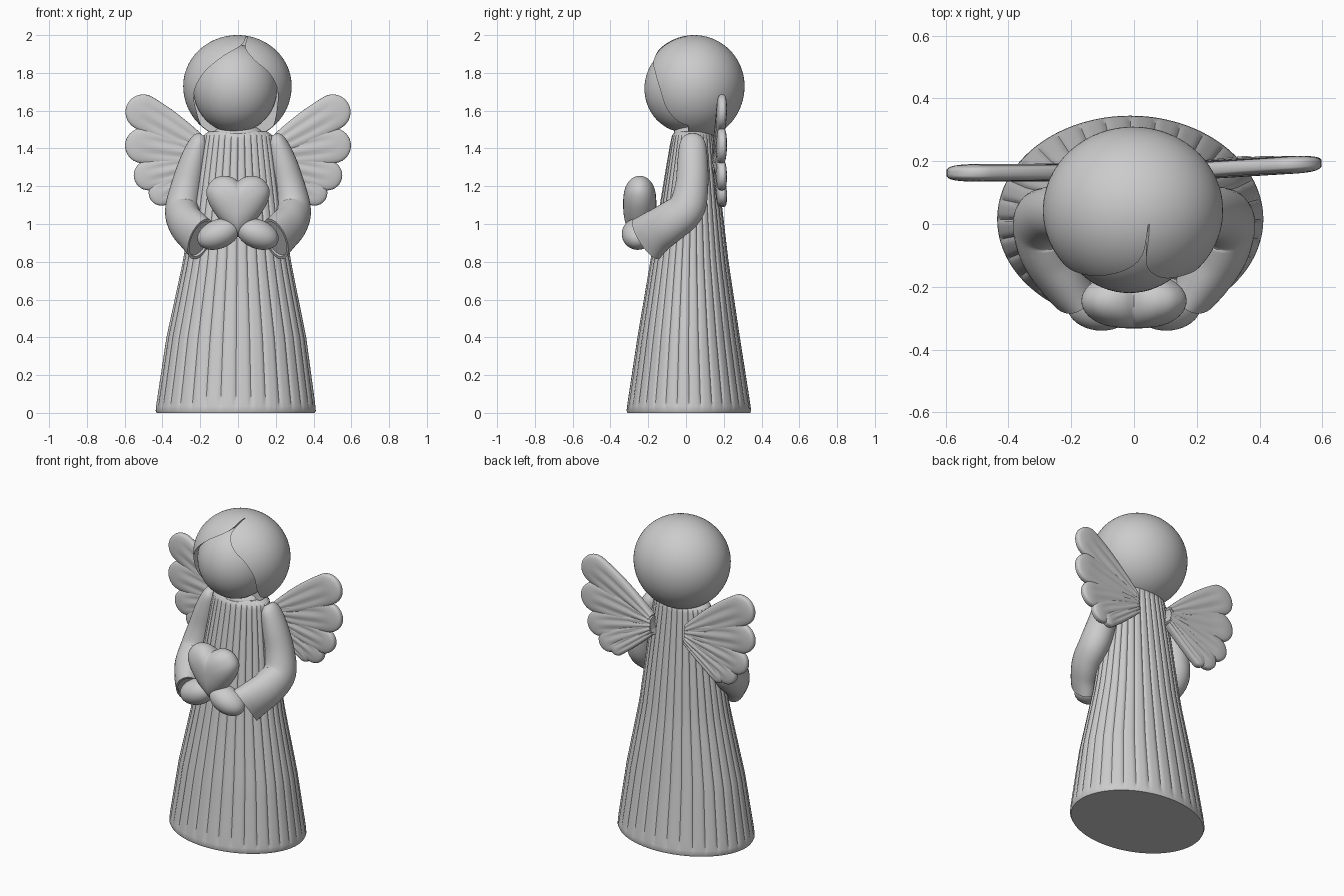
import bpy, bmesh, math
from mathutils import Vector

if "Cube" in bpy.data.objects:
    bpy.data.objects.remove(bpy.data.objects["Cube"])

TAU = 2 * math.pi


def finish(obj, angle=40):
    me = obj.data
    bm = bmesh.new()
    bm.from_mesh(me)
    bmesh.ops.recalc_face_normals(bm, faces=bm.faces)
    bm.to_mesh(me)
    bm.free()
    me.polygons.foreach_set("use_smooth", [True] * len(me.polygons))
    me.set_sharp_from_angle(angle=math.radians(angle))
    return obj


def loft(name, rings, angle=40):
    """Skin a list of closed point rings and cap both ends."""
    n = len(rings[0])
    verts = [p for r in rings for p in r]
    faces = [(k * n + i, k * n + (i + 1) % n, (k + 1) * n + (i + 1) % n, (k + 1) * n + i)
             for k in range(len(rings) - 1) for i in range(n)]
    faces += [tuple(range(n)), tuple(range(len(verts) - n, len(verts)))]
    me = bpy.data.meshes.new(name)
    me.from_pydata(verts, [], faces)
    obj = bpy.data.objects.new(name, me)
    bpy.context.collection.objects.link(obj)
    return finish(obj, angle)


def ball(name, loc, scale, rot=(0, 0, 0), seg=64):
    bpy.ops.mesh.primitive_uv_sphere_add(segments=seg, ring_count=seg // 2, location=loc, rotation=rot)
    obj = bpy.context.object
    obj.name = name
    obj.scale = scale
    return finish(obj)


def interp(keys, t):
    """Piecewise linear lookup in rows of (t, values...)."""
    for a, b in zip(keys, keys[1:]):
        if t <= b[0]:
            f = (t - a[0]) / (b[0] - a[0])
            return [p + (q - p) * f for p, q in zip(a[1:], b[1:])]
    return keys[-1][1:]


def catmull(pts, steps):
    """Smooth a coarse list of value rows."""
    P = [Vector(p) for p in pts]
    P = [2 * P[0] - P[1]] + P + [2 * P[-1] - P[-2]]
    out = []
    for i in range(1, len(P) - 2):
        a, b, c, d = P[i - 1:i + 3]
        for s in range(steps):
            t = s / steps
            out.append(0.5 * (2 * b + (c - a) * t + (2 * a - 5 * b + 4 * c - d) * t * t
                              + (3 * b - a - 3 * c + d) * t ** 3))
    return out + [P[-2]]


# pleated dress: z, x radius, y radius, y centre
profile = [(0, .418, .325, .015), (.012, .424, .330, .015), (.05, .421, .326, .015),
           (.4, .371, .272, .014), (.8, .287, .208, .018), (1.2, .228, .151, .028),
           (1.43, .192, .118, .034), (1.47, .182, .110, .036), (1.49, .155, .09, .037)]
PLEATS, PER = 32, 8
levels = [0, .012, .035, .06] + [.1 + .06 * i for i in range(23)] + [1.45, 1.47, 1.49]
rings = []
for z in levels:
    rx, ry, cy = interp(profile, z)
    depth = .008 * min(1, max(0, (z - .02) / .04)) * min(1, max(0, (1.49 - z) / .06))
    ring = []
    for i in range(PLEATS * PER):
        a = TAU * i / (PLEATS * PER)
        f = abs((i % PER) / PER - .5) * 2          # 1 at the groove, 0 on the crown
        d = depth * f ** 4
        ring.append((-.012 * (1 - z / 1.5) + (rx - d) * math.cos(a), cy + (ry - d) * math.sin(a), z))
    rings.append(ring)
loft("dress", rings, 40)

# neck and face
ball("neck", (0, .035, 1.48), (.13, .10, .05))
ball("face", (-.015, 0, 1.717), (.222, .22, .233))

# hair cap, a little longer below, with a swept opening for the face
hair = ball("hair", (-.003, .043, 1.73), (.287, .267, .27), seg=96)
for v in hair.data.vertices:
    if v.co.z < 0:
        v.co.z *= 1.055
left = [(.045, 1.992), (.015, 1.945), (-.09, 1.88), (-.185, 1.795), (-.234, 1.69), (-.215, 1.58), (-.19, 1.5), (-.17, 1.38)]
right = [(.17, 1.38), (.185, 1.5), (.205, 1.6), (.209, 1.71), (.165, 1.80), (.09, 1.865), (.04, 1.93), (.049, 1.992)]
outline = catmull(left, 6) + catmull(right, 6)
cutter = loft("face_opening_cutter", [[(p[0], y, p[1]) for p in outline] for y in (-.6, .01)])
cutter.hide_render = True
mod = hair.modifiers.new("opening", 'BOOLEAN')
mod.operation = 'DIFFERENCE'
mod.solver = 'EXACT'
mod.object = cutter
bpy.context.view_layer.objects.active = hair
bpy.ops.object.modifier_apply(modifier=mod.name)
bpy.data.objects.remove(cutter)
finish(hair)

# sleeves: x, y, z, sideways radius, upright radius along the arm
arm = [(.185, .035, 1.468, .025, .035), (.205, .035, 1.435, .05, .066), (.235, .035, 1.34, .07, .08),
       (.272, .03, 1.20, .083, .088), (.295, .0, 1.08, .09, .10), (.278, -.085, 1.01, .088, .108),
       (.235, -.16, .96, .082, .116), (.198, -.21, .920, .074, .128)]


def sleeve_rings(side):
    path = catmull(arm, 5)
    rings = []
    for i, p in enumerate(path):
        a, b = path[max(i - 1, 0)], path[min(i + 1, len(path) - 1)]
        t = Vector((b[0] - a[0], b[1] - a[1], b[2] - a[2])).normalized()
        out = Vector((.8, .585 * min(0, t.y), 0))
        out = (out - t * out.dot(t)).normalized()
        up = out.cross(t).normalized()
        rings.append([Vector(p[:3]) + out * p[3] * math.cos(TAU * k / 32) + up * p[4] * math.sin(TAU * k / 32)
                      for k in range(32)])
    # shallow recess inside the cuff
    c = Vector(path[-1][:3])
    inner = [c + (v - c) * .86 for v in rings[-1]]
    rings += [inner, [v - t * .015 for v in inner]]
    return [[(side * v.x, v.y, v.z) for v in r] for r in rings]


# feathers: root x, root z, end centre x, end centre z, end radius
feathers = [(.13, 1.375, .502, 1.592, .094), (.12, 1.355, .505, 1.415, .093), (.12, 1.335, .472, 1.258, .080),
            (.12, 1.315, .405, 1.165, .068), (.12, 1.30, .345, 1.135, .045)]


def feather_rings(side, f, tip_y):
    x0, z0, x1, z1, r = f
    d = Vector((x1 - x0, z1 - z0))
    body = d.length
    d.normalize()
    n = Vector((-d.y, d.x))
    rows = [(u, .028 + (r - .028) * math.sin(u * math.pi / 2) ** .9, 1) for u in [i / 14 for i in range(15)]]
    for i in range(1, 9):                              # rounded end
        a = i / 8 * math.pi / 2 * .98
        rows.append((1 + r / body * math.sin(a), r * math.cos(a), max(.15, math.cos(a) ** .5)))
    rings = []
    for u, w, th in rows:
        yc = .165 + (tip_y - .165) * u
        ring = []
        for k in range(40):
            a = TAU * k / 40
            v = math.cos(a)
            furrow = 1 - .25 * math.exp(-((abs(v) - .36) / .14) ** 2) * min(1, max(0, (1.05 - u) * 4))
            y = math.copysign(abs(math.sin(a)) ** .5, math.sin(a)) * .028 * th * furrow
            q = Vector((x0, z0)) + d * (u * body) + n * (w * v)
            ring.append((side * q.x, yc + y, q.y))
        rings.append(ring)
    return rings


for side, word, tip_y in ((-1, "left", .163), (1, "right", .188)):
    loft(word + "_sleeve", sleeve_rings(side), 50)
    ball(word + "_hand", (side * .103, -.256, .947), (.117, .084, .077), (0, side * math.radians(22), 0), 40)
    for i, f in enumerate(feathers):
        loft(f"{word}_wing_feather_{i + 1}", feather_rings(side, f, tip_y), 60)

# puffed heart held in the hands
half = [(0, 1.228), (.035, 1.248), (.08, 1.255), (.13, 1.237), (.166, 1.185), (.158, 1.12),
        (.115, 1.045), (.055, .975), (0, .93)]
curve = catmull(half, 5)
shape = [(p[0], p[1]) for p in curve] + [(-p[0], p[1]) for p in curve[-2:0:-1]]
rings = []
for i in range(21):
    t = (-.5 + i / 20) * math.pi * .985
    s = math.cos(t) ** .8
    rings.append([(x * s, -.245 + .088 * math.sin(t), 1.11 + (z - 1.11) * s) for x, z in shape])
loft("heart", rings, 60)
